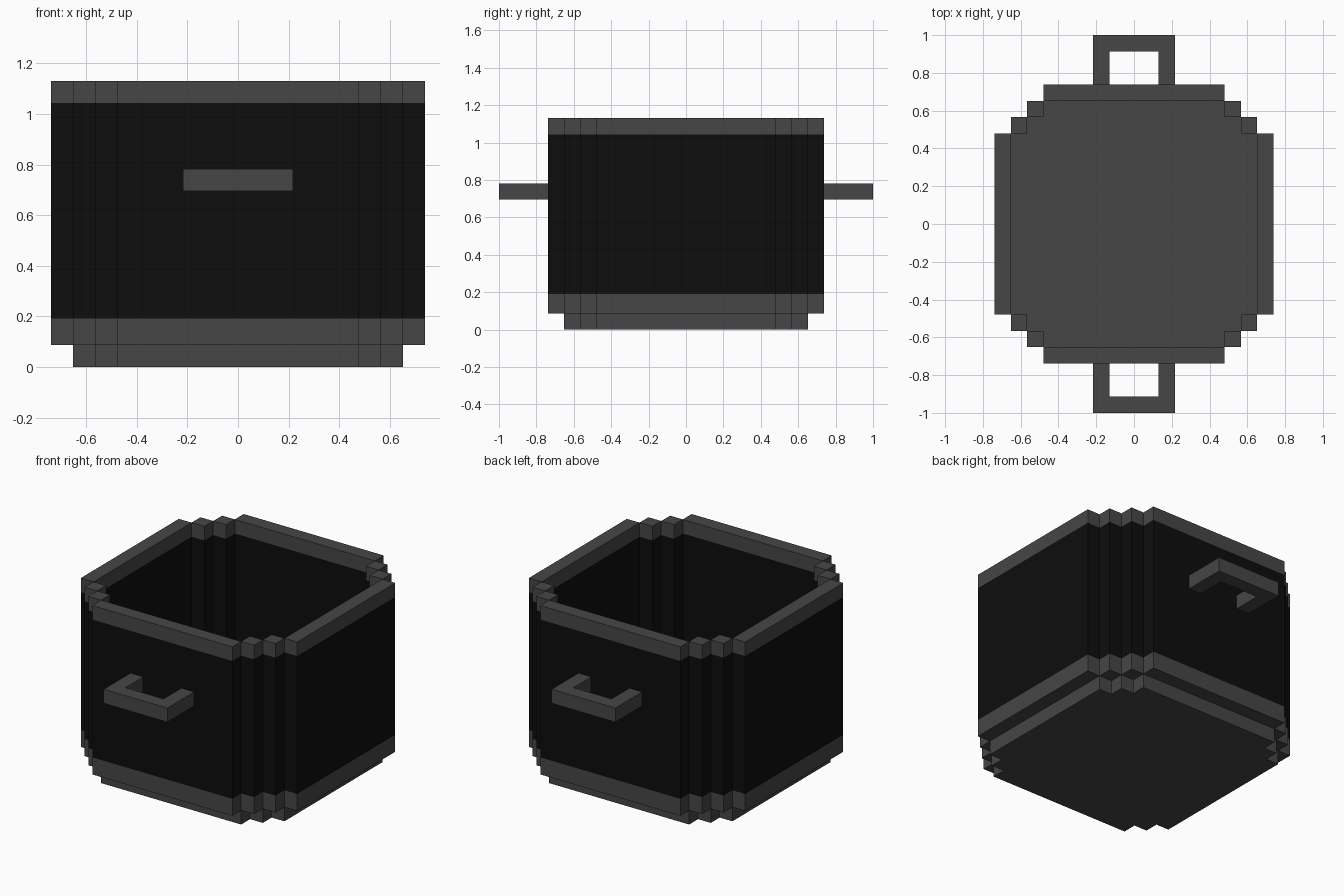
import bpy, bmesh

cube = bpy.data.objects.get("Cube")
if cube:
    bpy.data.objects.remove(cube, do_unlink=True)

U = 2 / 23                      # one block unit; the pot is 23 units long
BASE_TOP, BAND_TOP, RIM_BOTTOM, RIM_TOP = U, 0.192, 12 * U, 13 * U


def material(name, value):
    mat = bpy.data.materials.new(name)
    colour = (value, value, value, 1)
    mat.diffuse_color = colour
    mat.use_nodes = True
    mat.node_tree.nodes["Principled BSDF"].inputs["Base Color"].default_value = colour
    return mat


GREY = material("dark grey metal", 0.061)
BLACK = material("black enamel", 0.004)


def prism(bm, outline, levels, mats):
    """Stack an outline (in block units) through levels, one material per layer."""
    rings = [[bm.verts.new((x * U, y * U, z)) for x, y in outline] for z in levels]
    n = len(outline)
    for low, high, mat in zip(rings, rings[1:], mats):
        for i in range(n):
            j = (i + 1) % n
            bm.faces.new((low[i], low[j], high[j], high[i])).material_index = mat
    bm.faces.new(rings[0][::-1]).material_index = mats[0]
    bm.faces.new(rings[-1]).material_index = mats[-1]


def finish(bm, name, mats):
    bmesh.ops.recalc_face_normals(bm, faces=bm.faces)
    mesh = bpy.data.meshes.new(name)
    bm.to_mesh(mesh)
    bm.free()
    for mat in mats:
        mesh.materials.append(mat)
    obj = bpy.data.objects.new(name, mesh)
    bpy.context.collection.objects.link(obj)
    return obj


def rect(x0, x1, y0, y1):
    return [(x0, y0), (x1, y0), (x1, y1), (x0, y1)]


# Base slab with stepped corners
corner = [(7.5, 5.5), (6.5, 5.5), (6.5, 6.5), (5.5, 6.5), (5.5, 7.5)]
outline = [(7.5, 5.5), (6.5, 5.5)][:1]
outline = [(7.5, 5.5), (6.5, 5.5), (6.5, 6.5), (5.5, 6.5), (5.5, 7.5)]
outline += [(-x, y) for x, y in reversed(outline)]
outline += [(-x, -y) for x, y in outline]
bm = bmesh.new()
prism(bm, outline, (0, BASE_TOP), (0,))
finish(bm, "base", [GREY])

# Wall: four long sides and two blocks at each corner, with grey bands
wall_parts = []
for s in (-1, 1):
    near, far = sorted((7.5 * s, 8.5 * s))
    wall_parts.append(rect(near, far, -5.5, 5.5))
    wall_parts.append(rect(-5.5, 5.5, near, far))
    for t in (-1, 1):
        for cx, cy in ((7, 6), (6, 7)):
            x, y = cx * s, cy * t
            wall_parts.append(rect(x - .5, x + .5, y - .5, y + .5))
bm = bmesh.new()
for part in wall_parts:
    prism(bm, part, (BASE_TOP, BAND_TOP, RIM_BOTTOM, RIM_TOP), (0, 1, 0))
finish(bm, "wall", [GREY, BLACK])

# U-shaped handles at the front and back
handle = [(-2.5, 8.5), (-1.5, 8.5), (-1.5, 10.5), (1.5, 10.5),
          (1.5, 8.5), (2.5, 8.5), (2.5, 11.5), (-2.5, 11.5)]
for name, s in (("back_handle", 1), ("front_handle", -1)):
    bm = bmesh.new()
    prism(bm, [(x * s, y * s) for x, y in handle], (8 * U, 9 * U), (0,))
    finish(bm, name, [GREY])
